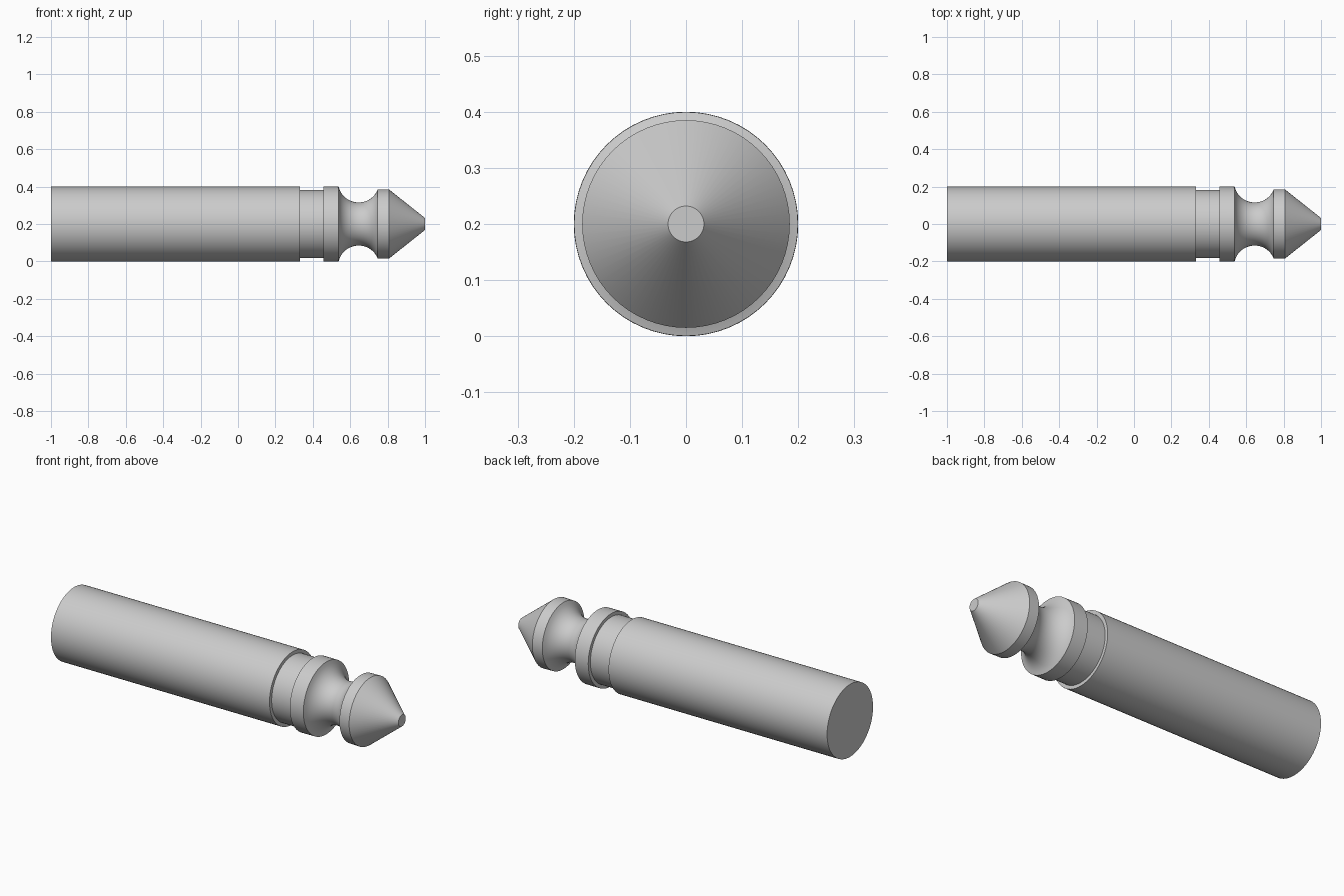
import bpy, bmesh, math

if "Cube" in bpy.data.objects:
    bpy.data.objects.remove(bpy.data.objects["Cube"])

SEGMENTS = 64
AXIS_Z = 0.2

# Concave neck: arc around a centre lying just outside the pin
NECK_X, NECK_R, NECK_CENTRE = 0.645, 0.11, 0.225
a0 = math.acos(-0.107 / NECK_R)
a1 = math.acos(0.102 / NECK_R)
neck = []
for i in range(17):
    a = a0 + (a1 - a0) * i / 16
    neck.append((NECK_X + NECK_R * math.cos(a), NECK_CENTRE - NECK_R * math.sin(a)))

# Turned profile (x, radius): shaft, groove, collar, neck, head, blunt tip
profile = [(-1, 0), (-1, 0.2), (0.332, 0.2), (0.332, 0.181), (0.456, 0.181), (0.456, 0.2)]
profile += neck
profile += [(0.807, 0.185), (1, 0.032), (1, 0)]

# Lathe the profile around the long axis
bm = bmesh.new()
verts = [bm.verts.new((x, 0, AXIS_Z + r)) for x, r in profile]
edges = [bm.edges.new(pair) for pair in zip(verts, verts[1:])]
bmesh.ops.spin(bm, geom=verts + edges, cent=(0, 0, AXIS_Z), axis=(1, 0, 0),
               angle=math.tau, steps=SEGMENTS, use_duplicate=False)
bmesh.ops.remove_doubles(bm, verts=bm.verts, dist=1e-5)
bmesh.ops.recalc_face_normals(bm, faces=bm.faces)

mesh = bpy.data.meshes.new("turned_pin")
bm.to_mesh(mesh)
bm.free()
pin = bpy.data.objects.new("turned_pin", mesh)
bpy.context.collection.objects.link(pin)

# Smooth the round sides, keep the machined edges crisp
bpy.context.view_layer.objects.active = pin
pin.select_set(True)
bpy.ops.object.shade_smooth_by_angle(angle=math.radians(25))
